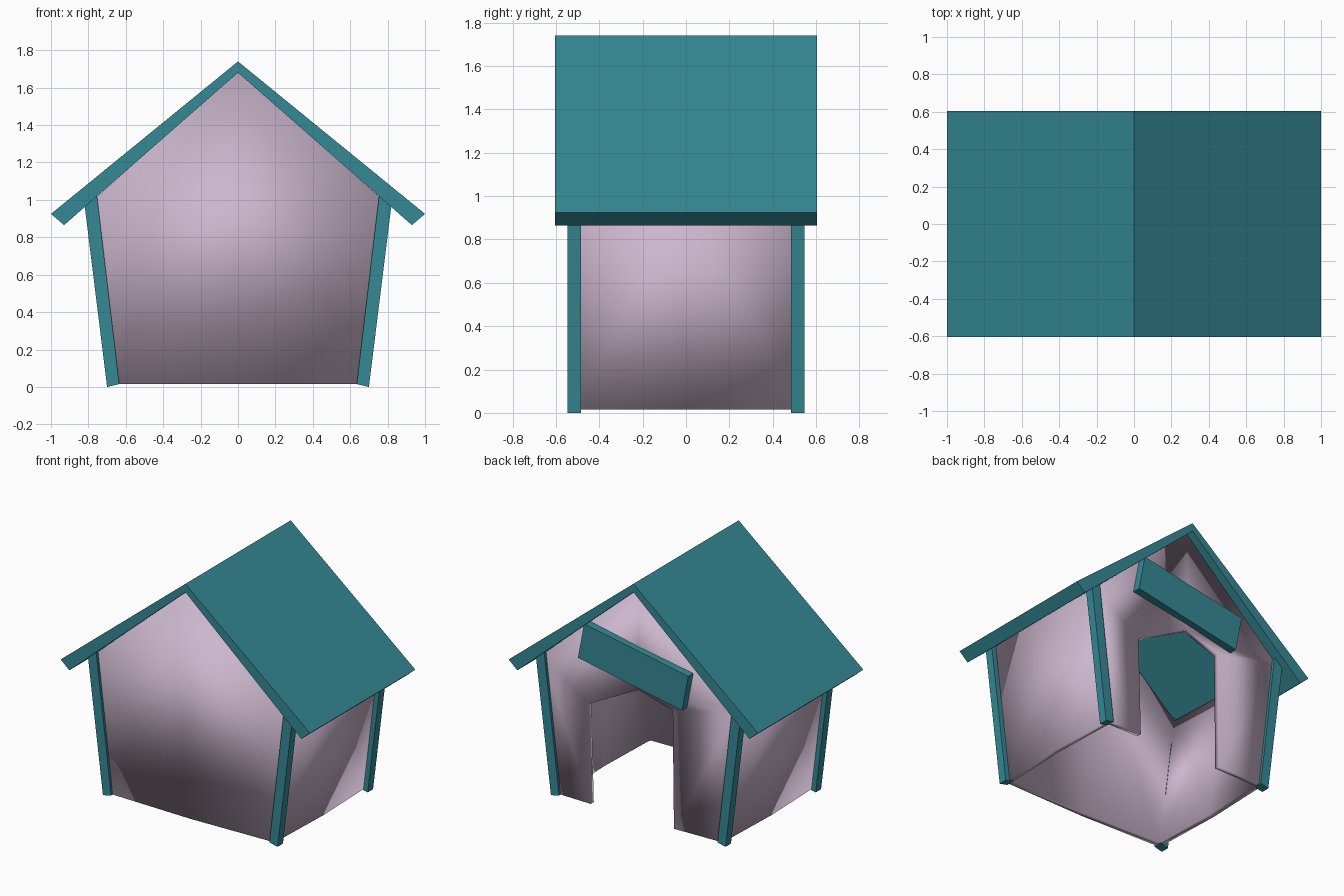
import bpy, bmesh
from math import radians
from mathutils import Vector

if "Cube" in bpy.data.objects:
    bpy.data.objects.remove(bpy.data.objects["Cube"])


def material(name, rgb):
    m = bpy.data.materials.new(name)
    m.diffuse_color = (*rgb, 1)
    m.use_nodes = True
    m.node_tree.nodes["Principled BSDF"].inputs["Base Color"].default_value = m.diffuse_color
    return m


TEAL = material("teal", (0.035, 0.25, 0.30))
PINK = material("pale_pink", (0.60, 0.47, 0.61))


def finish(bm, name, mat):
    me = bpy.data.meshes.new(name)
    bm.to_mesh(me)
    bm.free()
    me.materials.append(mat)
    ob = bpy.data.objects.new(name, me)
    bpy.context.collection.objects.link(ob)
    return ob


def prism(name, profile, y0, y1, mat):
    """Extrude an (x, z) outline along y."""
    bm = bmesh.new()
    face = bm.faces.new([bm.verts.new((x, y0, z)) for x, z in profile])
    ext = bmesh.ops.extrude_face_region(bm, geom=[face])["geom"]
    bmesh.ops.translate(bm, vec=(0, y1 - y0, 0),
                        verts=[g for g in ext if isinstance(g, bmesh.types.BMVert)])
    bmesh.ops.recalc_face_normals(bm, faces=bm.faces[:])
    return finish(bm, name, mat)


# Roof: two sloping slabs meeting at the ridge
for s, side in ((-1, "left"), (1, "right")):
    prism(f"roof_{side}", [(0, 1.74), (s, 0.925), (s * 0.93, 0.865), (0, 1.68)],
          -0.603, 0.603, TEAL)

# Leaning corner posts
for s, side in ((-1, "left"), (1, "right")):
    for y, end in ((-0.547, "front"), (0.485, "back")):
        prism(f"{end}_{side}_post",
              [(s * 0.635, 0.015), (s * 0.70, 0), (s * 0.82, 0.97), (s * 0.755, 1.03)],
              y, y + 0.062, TEAL)

# Walls: one shell, each wall bowed slightly outward at its middle
BOT, TOP, PEAK = 0.015, 0.99, 1.685
bm = bmesh.new()


def gable_half(outline, s):
    pts = [(x, s * (0.525 + 0.02 * (1 - abs(x) / 0.785)), z) for x, z in outline]
    bm.faces.new([bm.verts.new(p) for p in pts])


for s in (-1, 1):
    gable_half([(s * 0.665, BOT), (0, BOT), (0, PEAK), (s * 0.785, TOP)], -1)
    for e in (-1, 1):
        bm.faces.new([bm.verts.new(p) for p in (
            (s * 0.665, e * 0.528, BOT), (s * 0.683, 0, BOT),
            (s * 0.803, 0, TOP - 0.01), (s * 0.785, e * 0.525, TOP))])

# Back wall halves surround the crooked doorway
gable_half([(0.665, BOT), (0.39, BOT), (0.41, 0.735), (0, 0.95), (0, PEAK), (0.785, TOP)], 1)
gable_half([(-0.665, BOT), (-0.28, BOT), (-0.27, 0.87), (0, 0.95), (0, PEAK), (-0.785, TOP)], 1)

bmesh.ops.remove_doubles(bm, verts=bm.verts[:], dist=0.01)
bm.normal_update()
for f in bm.faces:
    c = f.calc_center_median()
    if f.normal.dot(Vector((c.x, c.y, 0))) < 0:
        f.normal_flip()
walls = finish(bm, "walls", PINK)
solid = walls.modifiers.new("thickness", 'SOLIDIFY')
solid.thickness = 0.035
solid.offset = -1
solid.use_even_offset = True
bpy.context.view_layer.objects.active = walls
walls.select_set(True)
bpy.ops.object.shade_smooth_by_angle(angle=radians(30))

# Crooked plank above the doorway
bm = bmesh.new()
bmesh.ops.create_cube(bm, size=1)
bmesh.ops.scale(bm, vec=(0.85, 0.06, 0.265), verts=bm.verts[:])
plank = finish(bm, "door_plank", TEAL)
plank.location = (0.01, 0.562, 1.13)
plank.rotation_euler = (0, radians(-10.8), 0)
